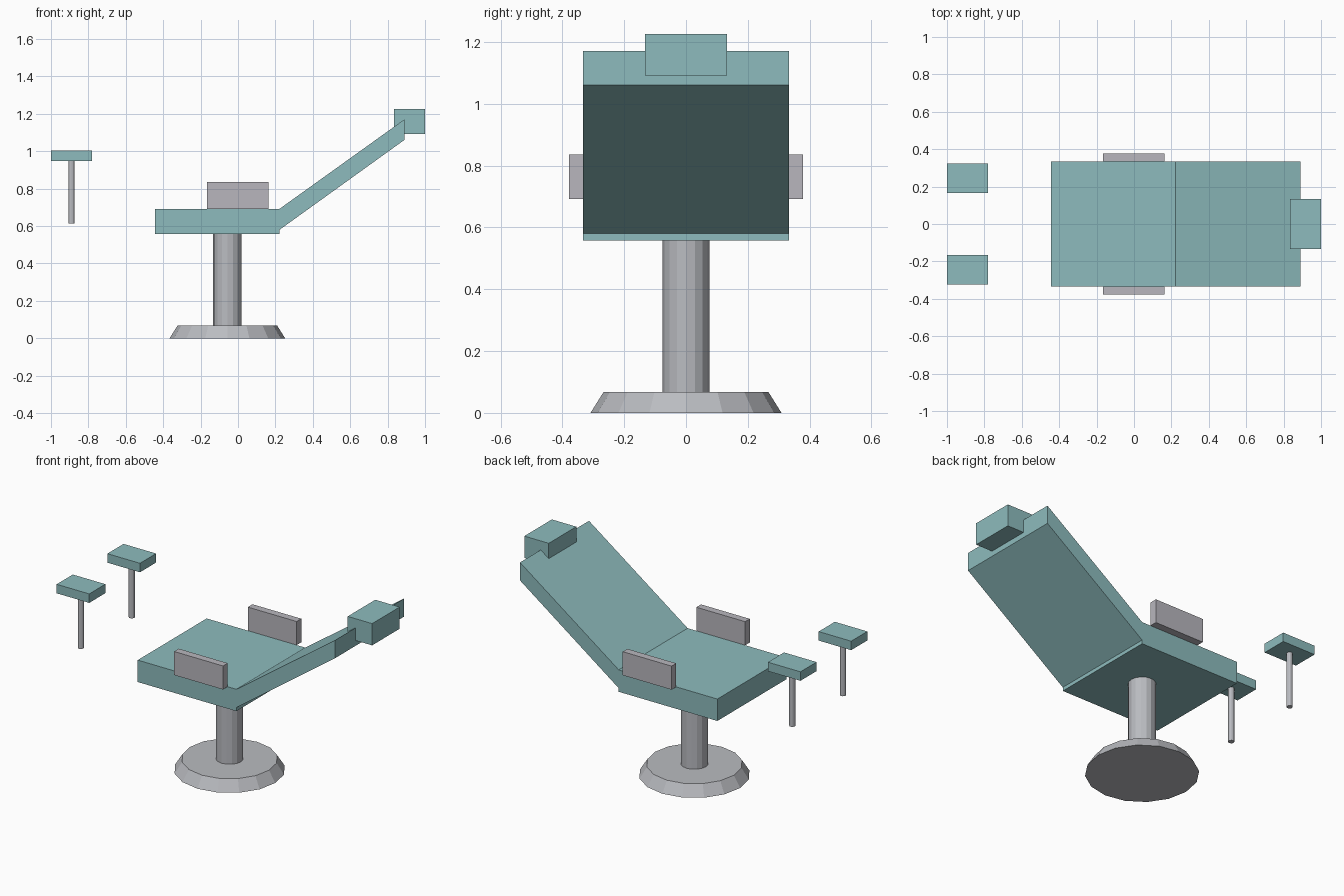
import bpy, bmesh
from mathutils import Matrix

if "Cube" in bpy.data.objects:
    bpy.data.objects.remove(bpy.data.objects["Cube"])


def material(name, rgb):
    m = bpy.data.materials.new(name)
    m.diffuse_color = (*rgb, 1.0)
    m.use_nodes = True
    m.node_tree.nodes["Principled BSDF"].inputs["Base Color"].default_value = m.diffuse_color
    return m


TEAL = material("teal_upholstery", (0.27, 0.50, 0.51))
METAL = material("grey_metal", (0.49, 0.50, 0.53))
ARM = material("warm_grey_plastic", (0.48, 0.47, 0.51))


def finish(name, bm, mat):
    bmesh.ops.recalc_face_normals(bm, faces=bm.faces)
    mesh = bpy.data.meshes.new(name)
    bm.to_mesh(mesh)
    bm.free()
    mesh.materials.append(mat)
    obj = bpy.data.objects.new(name, mesh)
    bpy.context.collection.objects.link(obj)
    return obj


def slab(name, profile, y0, y1, mat):
    """Extrude an (x, z) outline from y0 to y1."""
    bm = bmesh.new()
    face = bm.faces.new([bm.verts.new((x, y0, z)) for x, z in profile])
    ext = bmesh.ops.extrude_face_region(bm, geom=[face])["geom"]
    verts = [v for v in ext if isinstance(v, bmesh.types.BMVert)]
    bmesh.ops.translate(bm, verts=verts, vec=(0, y1 - y0, 0))
    return finish(name, bm, mat)


def box(name, x0, x1, y0, y1, z0, z1, mat):
    return slab(name, [(x0, z0), (x1, z0), (x1, z1), (x0, z1)], y0, y1, mat)


def cone(name, x, y, z0, z1, r0, r1, sides, mat):
    bm = bmesh.new()
    bmesh.ops.create_cone(bm, cap_ends=True, segments=sides, radius1=r0,
                          radius2=r1, depth=z1 - z0,
                          matrix=Matrix.Translation((x, y, (z0 + z1) / 2)))
    return finish(name, bm, mat)


# Pedestal
cone("base", -0.057, 0, 0, 0.067, 0.309, 0.267, 16, METAL)
cone("column", -0.057, 0, 0.067, 0.56, 0.076, 0.076, 16, METAL)

# Seat, sloping backrest and headrest
box("seat", -0.445, 0.222, -0.333, 0.333, 0.558, 0.692, TEAL)
slab("backrest", [(0.222, 0.58), (0.889, 1.06), (0.889, 1.17), (0.222, 0.692)],
     -0.333, 0.333, TEAL)
box("headrest", 0.835, 1.0, -0.133, 0.133, 1.092, 1.225, TEAL)

# Armrests and leg supports on both sides
for side, s in (("left", -1), ("right", 1)):
    ya, yb = sorted((s * 0.333, s * 0.378))
    box("armrest_" + side, -0.167, 0.163, ya, yb, 0.692, 0.836, ARM)
    y = s * 0.245
    box("leg_pad_" + side, -1.0, -0.78, y - 0.078, y + 0.078, 0.948, 1.003, TEAL)
    cone("leg_post_" + side, -0.89, y, 0.615, 0.948, 0.017, 0.017, 12, METAL)
